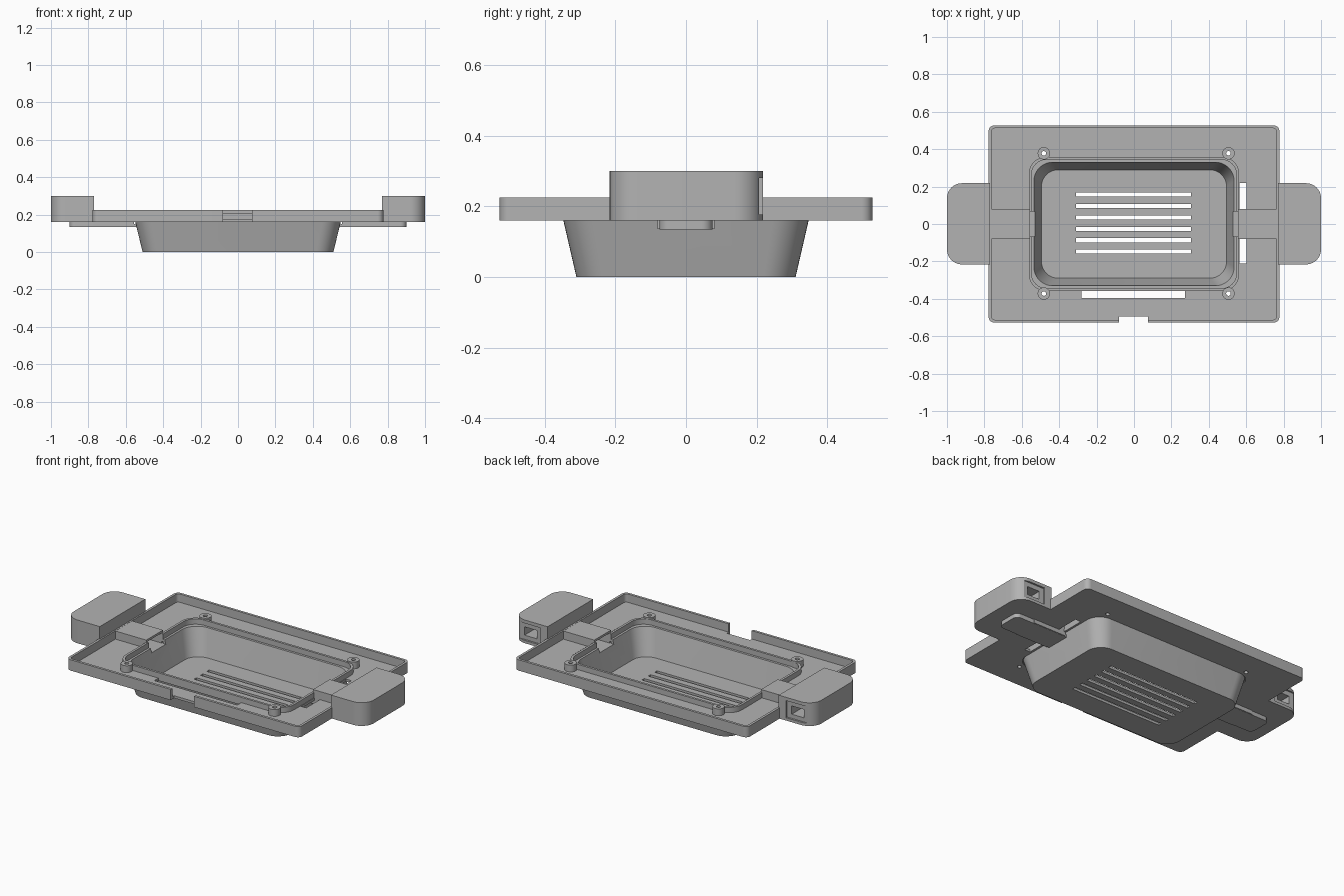
import bpy, bmesh
from math import cos, sin, pi, radians

if "Cube" in bpy.data.objects:
    bpy.data.objects.remove(bpy.data.objects["Cube"])

grey = bpy.data.materials.new("plain grey")
grey.use_nodes = True
GREY = (0.45, 0.45, 0.45, 1)
grey.diffuse_color = GREY
grey.node_tree.nodes["Principled BSDF"].inputs["Base Color"].default_value = GREY


def rounded_ring(hx, hy, r, steps=10):
    """Outline of a rounded rectangle, counter-clockwise."""
    pts = []
    for i, (sx, sy) in enumerate([(1, 1), (-1, 1), (-1, -1), (1, -1)]):
        for k in range(steps + 1):
            a = (i + k / steps) * pi / 2
            pts.append((sx * (hx - r) + r * cos(a), sy * (hy - r) + r * sin(a)))
    return pts


def loft(name, sections, loop=False, at=(0, 0)):
    """Skin rounded-rectangle sections (half x, half y, z, radius)."""
    bm = bmesh.new()
    rings = [[bm.verts.new((x + at[0], y + at[1], z)) for x, y in rounded_ring(hx, hy, r)]
             for hx, hy, z, r in sections]
    pairs = list(zip(rings, rings[1:]))
    if loop:
        pairs.append((rings[-1], rings[0]))
    for low, high in pairs:
        for i in range(len(low)):
            j = (i + 1) % len(low)
            bm.faces.new((low[i], low[j], high[j], high[i]))
    if not loop:
        bm.faces.new(rings[0][::-1])
        bm.faces.new(rings[-1])
    bmesh.ops.remove_doubles(bm, verts=bm.verts, dist=1e-6)
    bmesh.ops.recalc_face_normals(bm, faces=bm.faces)
    mesh = bpy.data.meshes.new(name)
    bm.to_mesh(mesh)
    bm.free()
    mesh.materials.append(grey)
    ob = bpy.data.objects.new(name, mesh)
    bpy.context.collection.objects.link(ob)
    return ob


def box(name, x, y, z, r=0.0001):
    """Upright block between the given limits, with rounded vertical edges."""
    hx, hy = abs(x[1] - x[0]) / 2, (y[1] - y[0]) / 2
    return loft(name, [(hx, hy, z[0], r), (hx, hy, z[1], r)],
                at=((x[0] + x[1]) / 2, (y[0] + y[1]) / 2))


def sharp_box(name, x, y, z):
    """Plain block, used for cutting."""
    bm = bmesh.new()
    bmesh.ops.create_cube(bm, size=1)
    for v in bm.verts:
        v.co = [(lim[0] + lim[1]) / 2 + c * abs(lim[1] - lim[0])
                for c, lim in zip(v.co, (x, y, z))]
    mesh = bpy.data.meshes.new(name)
    bm.to_mesh(mesh)
    bm.free()
    mesh.materials.append(grey)
    ob = bpy.data.objects.new(name, mesh)
    bpy.context.collection.objects.link(ob)
    return ob


def cut(target, cutters):
    """Subtract each cutter from the target."""
    bpy.context.view_layer.objects.active = target
    for c in cutters:
        c.hide_render = True
        mod = target.modifiers.new("cut", 'BOOLEAN')
        mod.operation = 'DIFFERENCE'
        mod.solver = 'EXACT'
        mod.object = c
        bpy.ops.object.modifier_apply(modifier=mod.name)


BASE, FLOOR, RIM = 0.16, 0.175, 0.225
parts, helpers = [], []


def cutter(x, y, z):
    c = sharp_box("cutter", x, y, z)
    helpers.append(c)
    return c


# Flat tray with a raised rim and a central opening
tray = loft("tray", [(0.777, 0.527, BASE, 0.03), (0.777, 0.527, RIM, 0.03),
                     (0.762, 0.512, RIM, 0.018), (0.762, 0.512, FLOOR, 0.018),
                     (0.552, 0.348, FLOOR, 0.09), (0.552, 0.348, BASE, 0.09)], loop=True)

# Tapered basin with a standing lip and an inner ledge
basin = loft("basin", [(0.51, 0.31, 0, 0.09), (0.55, 0.348, 0.165, 0.10),
                       (0.562, 0.358, 0.165, 0.09), (0.562, 0.358, 0.207, 0.09),
                       (0.548, 0.344, 0.207, 0.08), (0.548, 0.344, FLOOR, 0.08),
                       (0.535, 0.33, FLOOR, 0.10), (0.495, 0.29, 0.015, 0.09)])
parts += [tray, basin]

# Vent slots in the basin floor
cut(basin, [cutter((-0.31, 0.305), (y - 0.011, y + 0.011), (-0.1, 0.1))
            for y in [0.157 - 0.061 * i for i in range(6)]])

# Rim notch, front slot and side slot
cut(tray, [cutter((-0.08, 0.075), (-0.6, -0.495), (0, 0.4)),
           cutter((-0.28, 0.272), (-0.396, -0.358), (0, 0.4)),
           cutter((0.565, 0.602), (-0.21, 0.22), (0, 0.4))])

# Screw bosses with through holes
for x in (-0.482, 0.505):
    for y in (-0.372, 0.378):
        drill = loft("cutter", [(0.012, 0.012, 0, 0.012), (0.012, 0.012, 0.4, 0.012)], at=(x, y))
        helpers.append(drill)
        cut(tray, [drill])
        parts.append(loft("screw_boss", [(0.033, 0.033, 0.17, 0.033), (0.033, 0.033, 0.216, 0.033),
                                         (0.012, 0.012, 0.216, 0.012), (0.012, 0.012, 0.17, 0.012)],
                          loop=True, at=(x, y)))

for side, s in (("left", 1), ("right", -1)):
    # Block at the end of the tray, rounded only on its outer corners
    block = box(side + "_end_block", (s * 0.6, s * 1.0), (-0.216, 0.218), (BASE, 0.30), 0.08)
    cut(block, [cutter((s * 0.5, s * 0.771), (-0.4, 0.4), (0, 0.5)),
                cutter((s * 0.82, s * 0.96), (0.207, 0.3), (0.177, 0.28)),
                cutter((s * 0.85, s * 0.932), (0.1, 0.3), (0.202, 0.252))])

    # Cable tunnel from the basin to the block
    tunnel = sharp_box(side + "_tunnel", (s * 0.556, s * 0.776), (-0.08, 0.08), (0.136, 0.224))
    bore = cutter((s * 0.5, s * 0.74), (-0.067, 0.067), (0.15, 0.211))
    for ob in (tunnel, basin, tray):
        cut(ob, [bore])

    # Tab under the tray
    tab = box(side + "_under_tab", (s * 0.6, s * 0.9), (-0.075, 0.075), (0.135, 0.162), 0.03)
    cut(tab, [cutter((s * 0.55, s * 0.65), (-0.2, 0.2), (0, 0.4))])
    neck = sharp_box(side + "_tab_neck", (s * 0.54, s * 0.65), (-0.075, 0.075), (0.135, 0.15))
    parts += [block, tunnel, tab, neck]

for ob in helpers:
    bpy.data.objects.remove(ob)

# Smooth the rounded corners and keep the edges sharp
bpy.ops.object.select_all(action='DESELECT')
for ob in parts:
    ob.select_set(True)
bpy.context.view_layer.objects.active = tray
bpy.ops.object.shade_smooth_by_angle(angle=radians(30))
